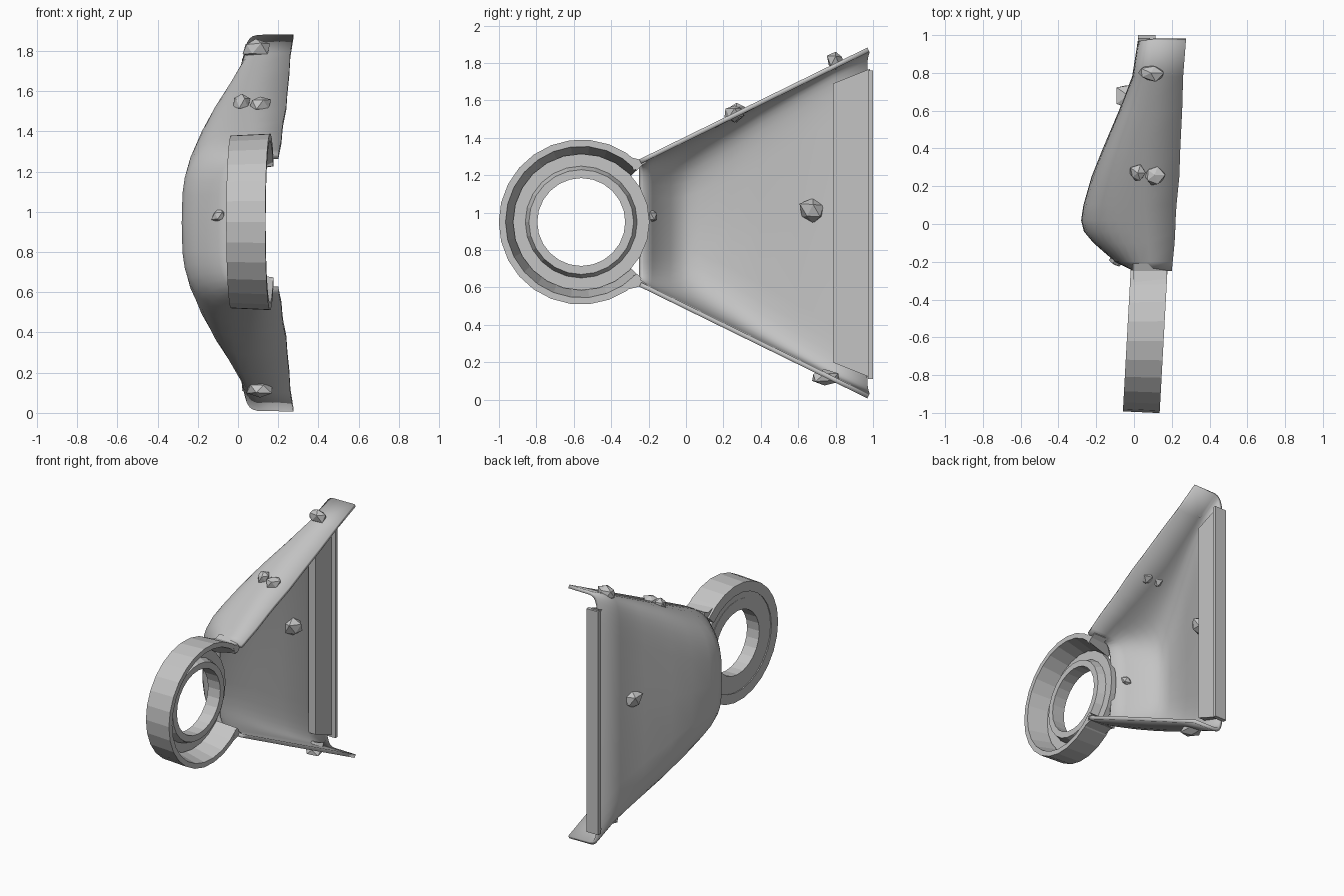
import bpy, bmesh, math, random
from mathutils import Vector

if "Cube" in bpy.data.objects:
    bpy.data.objects.remove(bpy.data.objects["Cube"])

random.seed(4)
grey = bpy.data.materials.new("light_grey")
grey.diffuse_color = (0.55, 0.55, 0.55, 1)
grey.use_nodes = True
grey.node_tree.nodes["Principled BSDF"].inputs["Base Color"].default_value = grey.diffuse_color
CZ = 0.945          # height of the part's mirror line
RY = -0.56          # ring centre in y


def finish(name, bm, fix=True):
    if fix:
        bmesh.ops.recalc_face_normals(bm, faces=bm.faces)
    me = bpy.data.meshes.new(name)
    bm.to_mesh(me)
    bm.free()
    me.materials.append(grey)
    ob = bpy.data.objects.new(name, me)
    bpy.context.collection.objects.link(ob)
    return ob


def half(y):
    return 0.34 + 0.49 * (y + 0.25)


# Flared shell with rounded sides: rows of (y, floor x, flange x, squareness)
rows = [(-0.25, 0.00, 0.200, 5), (-0.20, -0.10, 0.205, 4),
        (-0.10, -0.215, 0.215, 3.3), (-0.04, -0.265, 0.218, 3.2), (0.02, -0.28, 0.22, 3.2),
        (0.10, -0.268, 0.225, 3.5), (0.25, -0.225, 0.24, 4.2),
        (0.40, -0.165, 0.245, 5.2), (0.60, -0.08, 0.255, 6.5),
        (0.78, -0.01, 0.26, 8), (0.97, 0.02, 0.275, 10)]
bm = bmesh.new()
grid = []
N = 20
for y, f, fx, n in rows:
    h = half(y)
    sec = []
    for i in range(N + 1):
        a = math.pi * i / N
        c, s = -math.cos(a), max(0.0, math.sin(a))
        if i in (0, N):
            s = 0.0
        sec.append((fx - (fx - f) * s ** (2 / n),
                    math.copysign(abs(c) ** (2 / n), c) * h if abs(c) > 1e-6 else 0.0))
    grid.append([bm.verts.new((x, y, CZ + z)) for x, z in sec])
for a, b in zip(grid, grid[1:]):
    for c in range(N):
        bm.faces.new((a[c], a[c + 1], b[c + 1], b[c]))
shell = finish("flared_shell", bm, False)
shell.data.shade_smooth()
shell.data.set_sharp_from_angle(angle=math.radians(35))
mod = shell.modifiers.new("thickness", 'SOLIDIFY')
mod.thickness = 0.025
mod.offset = -1


# Ring pieces swept from a (radius, x) profile, sheared to follow the shell
def ring(name, prof, a0=0, a1=360, n=24):
    bm = bmesh.new()
    full = a1 - a0 == 360
    secs = []
    for i in range(n if full else n + 1):
        a = math.radians(a0 + (a1 - a0) * i / n)
        s = []
        for r, x in prof:
            y = RY + r * math.cos(a)
            s.append(bm.verts.new((x + 0.055 * (y - RY), y, CZ + 0.005 + r * math.sin(a))))
        secs.append(s)
    for i in range(n):
        a, b = secs[i], secs[(i + 1) % len(secs)]
        for k in range(4):
            bm.faces.new((a[k], a[(k + 1) % 4], b[(k + 1) % 4], b[k]))
    if not full:
        bm.faces.new(secs[0])
        bm.faces.new(secs[-1])
    return finish(name, bm)


ring("ring_floor", [(0.24, -0.026), (0.365, -0.026), (0.365, 0.015), (0.24, 0.015)])
ring("ring_inner_rim", [(0.235, -0.03), (0.315, -0.03), (0.28, 0.07), (0.235, 0.07)])
ring("ring_outer_wall", [(0.36, -0.035), (0.432, -0.035), (0.441, 0.16), (0.405, 0.16)], 43, 317, 20)


# Prism from a (y, z) outline
def plate(name, outline, x0, x1):
    bm = bmesh.new()
    f = bm.faces.new([bm.verts.new((x0, y, z)) for y, z in outline])
    r = bmesh.ops.extrude_face_region(bm, geom=[f])
    vs = [v for v in r["geom"] if isinstance(v, bmesh.types.BMVert)]
    bmesh.ops.translate(bm, verts=vs, vec=(x1 - x0, 0, 0))
    return finish(name, bm)


# Stepped strip and lip on the wide end
plate("end_strip", [(0.785, 0.20), (0.985, 0.12), (0.985, 1.77), (0.785, 1.69)], 0.025, 0.085)
plate("end_lip", [(0.972, 0.11), (1.0, 0.11), (1.0, 1.76), (0.972, 1.76)], 0.02, 0.115)

# Gussets filling the neck between ring and flanges
for s, label in ((1, "upper"), (-1, "lower")):
    pts = [(-0.31, 0.355), (-0.25, 0.34), (-0.21, 0.355), (-0.21, 0.325), (-0.28, 0.28)]
    plate(label + "_neck_gusset", [(y, CZ + s * z) for y, z in pts], -0.005, 0.175)


# Rough rivet lumps
def lump(name, loc, size):
    bm = bmesh.new()
    bmesh.ops.create_icosphere(bm, subdivisions=1, radius=1)
    for v in bm.verts:
        k = random.uniform(0.75, 1.1)
        v.co = Vector(loc) + Vector([c * s * k for c, s in zip(v.co, size)])
    finish(name, bm)


lump("centre_rivet", (-0.03, 0.68, 1.01), (0.085, 0.08, 0.08))
lump("neck_rivet", (-0.09, -0.19, 0.98), (0.045, 0.04, 0.04))
lump("upper_rivet_a", (0.02, 0.27, 1.54), (0.05, 0.05, 0.055))
lump("upper_rivet_b", (0.11, 0.26, 1.535), (0.06, 0.06, 0.05))
lump("upper_end_rivet", (0.09, 0.80, 1.81), (0.08, 0.05, 0.06))
lump("lower_end_rivet", (0.11, 0.74, 0.12), (0.08, 0.09, 0.05))
